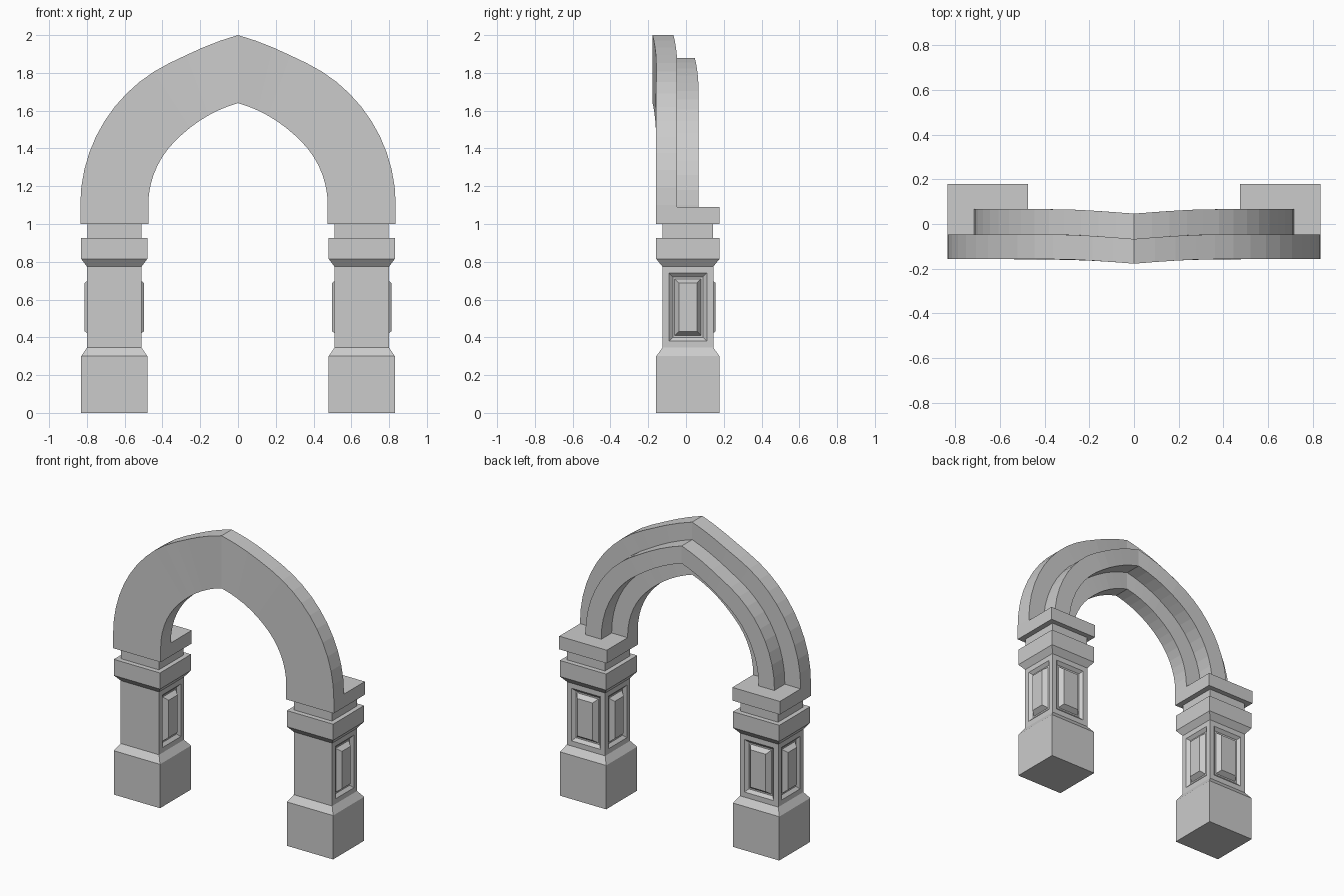
import bpy, bmesh
from math import sin, cos, pi

if "Cube" in bpy.data.objects:
    bpy.data.objects.remove(bpy.data.objects["Cube"])

PX, PY = 0.655, 0.010      # pillar centre
SPRING = 1.10              # height where the arch starts to curve
PEAK, LEAN = 0.065, 0.020  # pull of the pointed apex: up and forward


def finish(bm, name, mirror=False):
    bmesh.ops.recalc_face_normals(bm, faces=bm.faces)
    me = bpy.data.meshes.new(name)
    bm.to_mesh(me)
    bm.free()
    ob = bpy.data.objects.new(name, me)
    bpy.context.collection.objects.link(ob)
    if mirror:
        mod = ob.modifiers.new("mirror", 'MIRROR')
        mod.use_axis[0] = True
        mod.use_mirror_merge = False
    return ob


def bridge(bm, a, b):
    n = len(a)
    return [bm.faces.new((a[i], a[(i + 1) % n], b[(i + 1) % n], b[i])) for i in range(n)]


# Pillar: stacked rectangles (half x, half y, z)
levels = [(.175, .1675, 0), (.175, .1675, .30), (.145, .135, .345), (.145, .135, .775),
          (.175, .1675, .815), (.175, .1675, .925), (.143, .134, .925), (.143, .134, 1.0)]
bm = bmesh.new()
rings = [[bm.verts.new((PX + sx * hx, PY + sy * hy, z))
          for sx, sy in ((-1, -1), (1, -1), (1, 1), (-1, 1))] for hx, hy, z in levels]
bm.faces.new(rings[0][::-1])
bm.faces.new(rings[-1])
panels = []
for i in range(len(rings) - 1):
    faces = bridge(bm, rings[i], rings[i + 1])
    if i == 2:
        panels = faces[1:]          # shaft sides and back carry panels
bmesh.ops.recalc_face_normals(bm, faces=bm.faces)
# Recessed frame with raised bevelled centre
for thick, depth in ((.035, 0), (.020, -.018), (.010, 0), (.022, .030)):
    for f in panels:
        bmesh.ops.inset_individual(bm, faces=[f], thickness=thick, depth=depth,
                                   use_even_offset=True)
finish(bm, "pillar", True)

# Impost block behind the front arch leg
bm = bmesh.new()
bmesh.ops.create_cube(bm, size=1)
for v in bm.verts:
    v.co = (PX + v.co.x * .36, .0655 + v.co.y * .225, 1.045 + v.co.z * .09)
finish(bm, "impost_block", True)


def arch_ring(name, r_in, r_out, y0, y1, z_foot, seg=28):
    """Half-round arch with its crown pulled to a point, rectangular section."""
    bm = bmesh.new()

    def point(r, y, a):
        x = r * cos(a)
        w = max(0, 1 - abs(x) / .33) ** 1.4
        return (x, y - LEAN * w, SPRING + r * sin(a) + PEAK * w)

    corners = ((r_in, y0), (r_out, y0), (r_out, y1), (r_in, y1))
    rings = [[bm.verts.new((r, y, z_foot)) for r, y in corners]]
    for i in range(seg + 1):
        rings.append([bm.verts.new(point(r, y, pi * i / seg)) for r, y in corners])
    rings.append([bm.verts.new((-r, y, z_foot)) for r, y in corners])
    for a, b in zip(rings, rings[1:]):
        bridge(bm, a, b)
    bm.faces.new(rings[0])
    bm.faces.new(rings[-1])
    return finish(bm, name)


# Wide front arch and narrower back rib
arch_ring("front_arch", .475, .835, -.1575, -.047, 1.0)
arch_ring("back_arch_rib", .595, .715, -.047, .066, 1.09)
